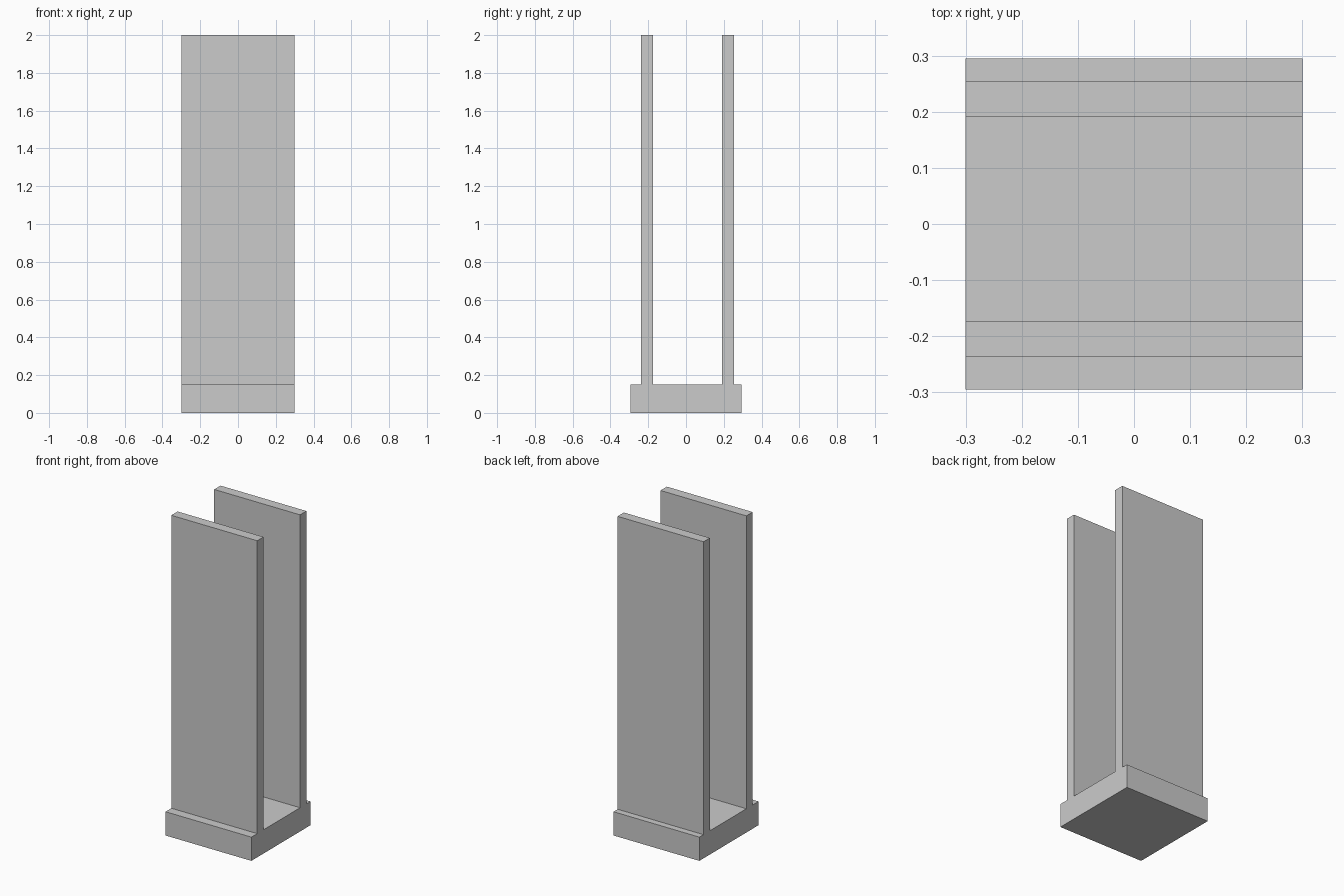
import bpy, bmesh

if "Cube" in bpy.data.objects:
    bpy.data.objects.remove(bpy.data.objects["Cube"])

HALF_WIDTH = 0.30
HALF_DEPTH = 0.295
BASE_TOP = 0.15
HEIGHT = 2.0
WALLS = [(-0.237, -0.174), (0.191, 0.254)]  # y range of each upright

# Channel cross-section in the y-z plane: base slab with two uprights
profile = [(-HALF_DEPTH, BASE_TOP), (-HALF_DEPTH, 0), (HALF_DEPTH, 0), (HALF_DEPTH, BASE_TOP)]
for y0, y1 in reversed(WALLS):
    profile += [(y1, BASE_TOP), (y1, HEIGHT), (y0, HEIGHT), (y0, BASE_TOP)]

# Extrude the section along x
bm = bmesh.new()
face = bm.faces.new([bm.verts.new((-HALF_WIDTH, y, z)) for y, z in profile])
result = bmesh.ops.extrude_face_region(bm, geom=[face])
moved = [g for g in result["geom"] if isinstance(g, bmesh.types.BMVert)]
bmesh.ops.translate(bm, verts=moved, vec=(2 * HALF_WIDTH, 0, 0))
bmesh.ops.recalc_face_normals(bm, faces=bm.faces)

mesh = bpy.data.meshes.new("twin_wall_channel")
bm.to_mesh(mesh)
bm.free()
bpy.context.collection.objects.link(bpy.data.objects.new("twin_wall_channel", mesh))
